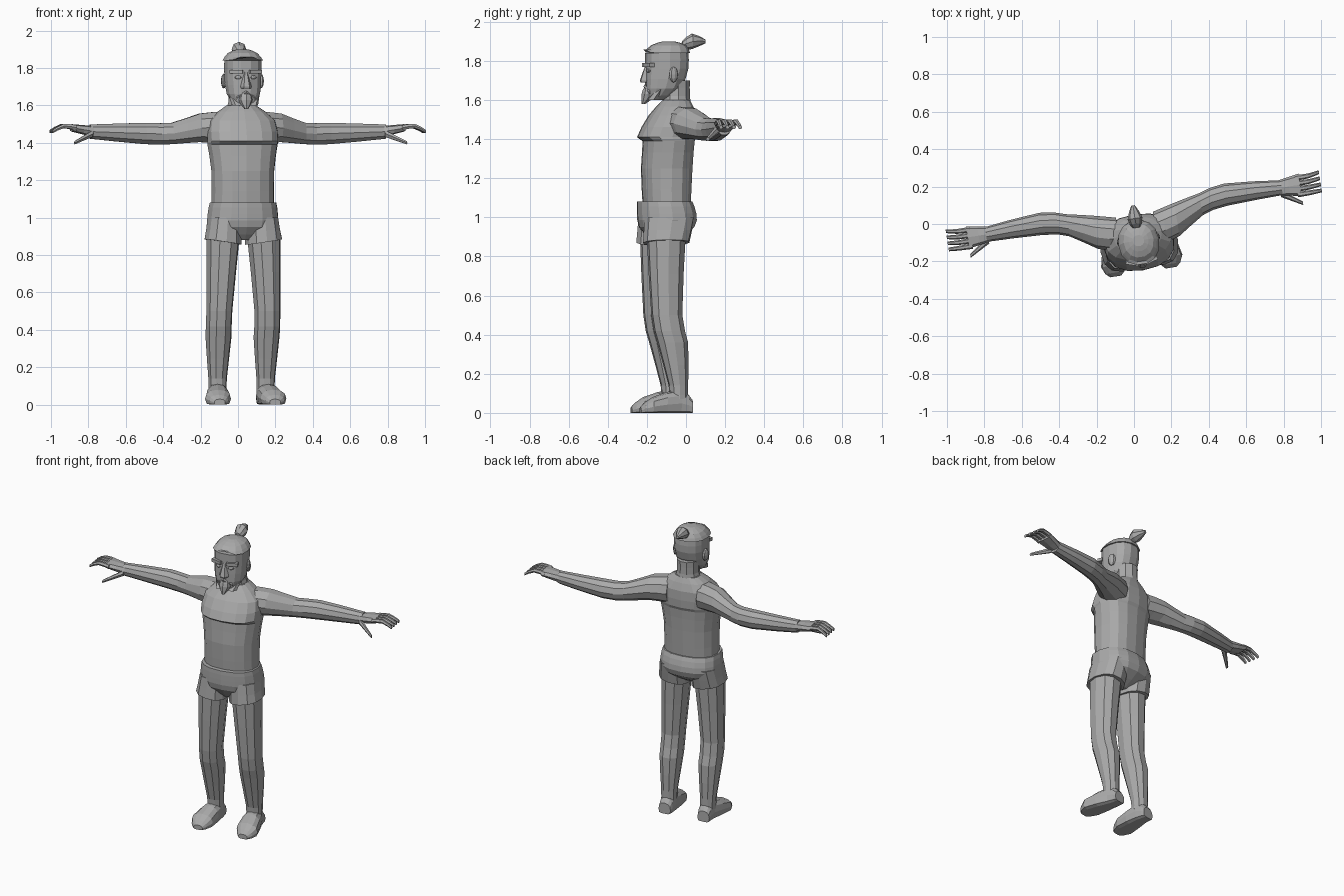
import bpy
import bmesh
from math import sin, cos, pi, radians, copysign
from mathutils import Matrix, Vector

default_cube = bpy.data.objects.get("Cube")
if default_cube:
    bpy.data.objects.remove(default_cube, do_unlink=True)

# One plain clay grey covers the whole figure
clay = bpy.data.materials.new("clay_grey")
clay.use_nodes = True
GREY = (.4, .4, .4, 1)
clay.diffuse_color = GREY
clay.node_tree.nodes["Principled BSDF"].inputs["Base Color"].default_value = GREY

TURN = radians(9)  # the figure stands turned slightly to its left


def finish(name, bm, mirrored):
    """Turn a bmesh into a placed, flat-shaded object."""
    bmesh.ops.recalc_face_normals(bm, faces=bm.faces)
    mesh = bpy.data.meshes.new(name)
    bm.to_mesh(mesh)
    bm.free()
    mesh.materials.append(clay)
    obj = bpy.data.objects.new(name, mesh)
    bpy.context.collection.objects.link(obj)
    obj.rotation_euler.z = TURN
    obj.location.x = .01
    if mirrored:
        modifier = obj.modifiers.new("Mirror", 'MIRROR')
        modifier.use_mirror_merge = False


def with_midpoints(rings):
    """Insert a smoothly curved in-between ring after every ring but the last."""
    padded = [rings[0], *rings, rings[-1]]
    result = [rings[0]]
    for before, start, end, after in zip(padded, padded[1:], padded[2:], padded[3:]):
        result.append((start + end) * 9 / 16 - (before + after) / 16)
        result.append(end)
    return result


def loft(name, axis, keys, sides=12, power=1, mirrored=False, tweak=None):
    """Skin rounded rings: (position on axis, centre a, centre b, radius a, radius b).
    A ring without a second radius is round."""
    bm = bmesh.new()
    loops = []

    def rounded(value):
        return copysign(abs(value) ** power, value)

    rings = [Vector((*key, key[3])[:5]) for key in keys]
    for along, ca, cb, ra, rb in with_midpoints(rings):
        loop = []
        for i in range(sides):
            angle = 2 * pi * i / sides
            point = [ca + ra * rounded(cos(angle)), cb + rb * rounded(sin(angle))]
            point.insert("xyz".index(axis), along)
            if tweak:
                point = tweak(*point)
            loop.append(bm.verts.new(point))
        loops.append(loop)
    for low, high in zip(loops, loops[1:]):
        for i in range(sides):
            j = (i + 1) % sides
            bm.faces.new((low[i], low[j], high[j], high[i]))
    bm.faces.new(loops[0])
    bm.faces.new(loops[-1])
    finish(name, bm, mirrored)


def column(name, sections, **options):
    """Centred upright loft from (height, centre y, half depth, half width)."""
    rings = [(z, 0, y, width, depth) for z, y, depth, width in sections]
    loft(name, 'z', rings, **options)


def blob(name, centre, size, spin=.3, cube=False):
    """Mirrored small ellipsoid or box."""
    bm = bmesh.new()
    if cube:
        bmesh.ops.create_cube(bm, size=1)
    else:
        bmesh.ops.create_uvsphere(bm, u_segments=8, v_segments=6, radius=.5)
    placing = Matrix.Translation(Vector(centre)) @ Matrix.Rotation(spin, 4, 'Z')
    bm.transform(placing @ Matrix.Diagonal((*size, 1)))
    finish(name, bm, True)


# Torso with a chest ledge and sloping shoulders
column("torso", [
    (1.05, -.1, .12, .17), (1.25, -.1, .13, .17), (1.39, -.09, .13, .19),
    (1.41, -.1, .15, .19), (1.52, -.07, .12, .18), (1.6, -.05, .07, .08)],
    sides=16, power=.85)

# Neck and head
column("neck", [(1.55, -.05, .08, .09), (1.62, -.05, .07, .07), (1.7, -.05, .07, .07)],
       sides=10)
column("head", [(1.6, -.16, .04, .05), (1.66, -.12, .09, .09),
                (1.76, -.1, .11, .1), (1.84, -.1, .11, .1)], sides=14, power=.85)


# Hair cap with a raised parting over the forehead, and a top knot
def raise_parting(x, y, z):
    if z < 1.85 and y < -.12:
        z += .03 * max(0, 1 - abs(x) / .08)
    return (x, y, z)


column("hair_cap", [(1.84, -.1, .12, .11), (1.88, -.09, .09, .08), (1.9, -.09, .03, .03)],
       sides=14, power=.9, tweak=raise_parting)
loft("top_knot", 'y', [(-.02, 0, 1.88, .02), (.03, 0, 1.9, .04), (.1, 0, 1.9, .01)],
     sides=8)

# Face
loft("nose", 'z', [(1.69, 0, -.21, .02), (1.7, 0, -.21, .03), (1.78, 0, -.2, .01)],
     sides=6)
blob("brow", (.05, -.2, 1.78), (.07, .03, .02), cube=True)
blob("eye", (.04, -.2, 1.75), (.04, .02, .02))
blob("ear", (.1, -.08, 1.73), (.03, .05, .08))
loft("moustache", 'x', [(0, -.21, 1.67, .01), (.05, -.19, 1.64, .01)],
     sides=6, mirrored=True)
loft("jaw_beard", 'z', [(1.6, .04, -.18, .03), (1.72, .09, -.1, .01)],
     sides=6, mirrored=True)
column("goatee", [(1.58, -.22, .01, .01), (1.63, -.19, .04, .04), (1.66, -.19, .03, .03)],
       sides=8)

# Arms, held straight out
loft("arm", 'x', [
    (.1, -.04, 1.48, .09), (.22, -.01, 1.48, .09, .08), (.36, .05, 1.45, .06),
    (.5, .08, 1.45, .06), (.8, .07, 1.46, .04)], sides=10, mirrored=True)

# Hands with four drooping fingers and a thumb
loft("palm", 'x', [(.78, .07, 1.46, .04, .03), (.9, .07, 1.48, .06, .02)],
     sides=8, power=.75, mirrored=True)
for number, finger in enumerate(("index", "middle", "ring", "little")):
    base = .02 + .03 * number
    loft(finger + "_finger", 'x', [
        (.88, base, 1.48, .015), (.95, base, 1.49, .013), (1.01, base * 1.1, 1.46, .01)],
        sides=6, mirrored=True)
loft("thumb", 'x', [(.79, .04, 1.45, .02), (.9, -.03, 1.4, .01)], sides=6, mirrored=True)

# Shorts: seat plus flared legs whose hems rise outwards
column("shorts_seat", [(.88, -.12, .06, .06), (.95, -.1, .14, .18),
                       (1.02, -.1, .15, .19), (1.08, -.11, .14, .18)],
       sides=16, power=.85)


def slope_hem(x, y, z):
    return (x, y, z + (.15 * (x - .11) if z < .9 else 0))


loft("shorts_leg", 'z', [(.87, .11, -.12, .1, .12), (1, .1, -.1, .09, .13)],
     power=.85, mirrored=True, tweak=slope_hem)

# Legs, bent a little at the knee
loft("leg", 'z', [
    (.07, .13, -.06, .05), (.14, .13, -.06, .05), (.36, .13, -.09, .07, .08),
    (.5, .13, -.12, .07, .08), (.9, .11, -.12, .09, .1)],
    sides=10, power=.9, mirrored=True)

# Feet, with flat soles and toes turned slightly outwards
foot_sections = [(.01, .13, .07, .04), (-.05, .13, .12, .05),
                 (-.2, .15, .08, .07), (-.26, .15, .03, .03)]
loft("foot", 'y', [(y, x, top * .4, half, top * .6) for y, x, top, half in foot_sections],
     power=.85, mirrored=True, tweak=lambda x, y, z: (x, y, max(z, 0)))
